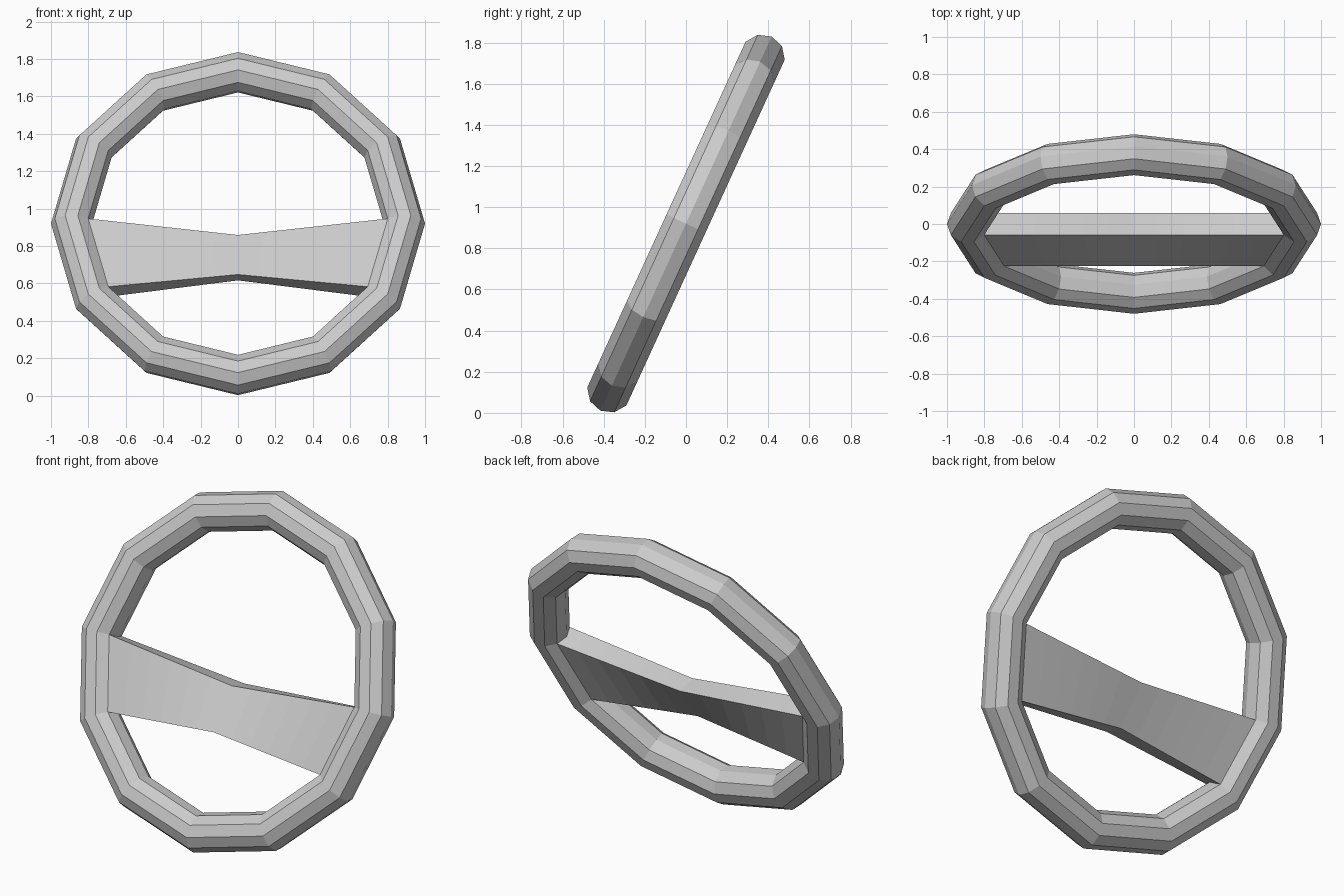
import bpy
import bmesh
from math import radians, cos, sin
from mathutils import Matrix, Vector

cube = bpy.data.objects.get("Cube")
if cube:
    bpy.data.objects.remove(cube, do_unlink=True)

TILT = radians(65.4)
CENTRE = Vector((0, 0, 0.92))
MAJOR, MINOR = 0.89, 0.11
SIDES, RIM_SIDES = 12, 10

grey = bpy.data.materials.new("grey plastic")
grey.use_nodes = True
colour = (0.6, 0.6, 0.6, 1)
grey.diffuse_color = colour
grey.node_tree.nodes["Principled BSDF"].inputs["Base Color"].default_value = colour

# Rim: low-poly torus leaning back
bpy.ops.mesh.primitive_torus_add(
    major_segments=SIDES, minor_segments=RIM_SIDES,
    major_radius=MAJOR, minor_radius=MINOR,
    location=CENTRE, rotation=(TILT, 0, 0))
rim = bpy.context.object
rim.name = "rim"
rim.data.materials.append(grey)
for face in rim.data.polygons:
    face.use_smooth = False

# Crossbar: joins the rim's inner faces just below the middle, pinched at the centre
inner = MAJOR - MINOR * cos(radians(36))
half_depth = MINOR * sin(radians(36))
tilt = Matrix.Rotation(TILT, 3, "X")
step = radians(360 / SIDES)
end = [CENTRE + tilt @ Vector((inner * cos(a), inner * sin(a), d))
       for a, d in ((0, half_depth), (-step, half_depth),
                    (-step, -half_depth), (0, -half_depth))]
mid_z = sum(p.z for p in end) / 4
PINCH = 0.58
STRIPS = 6

bm = bmesh.new()
rings = []
for i in range(-STRIPS, STRIPS + 1):
    t = i / STRIPS
    squeeze = PINCH + (1 - PINCH) * abs(t)
    rings.append([bm.verts.new((p.x * t, p.y, mid_z + (p.z - mid_z) * squeeze))
                  for p in end])
for a, b in zip(rings, rings[1:]):
    for k in range(4):
        n = (k + 1) % 4
        bm.faces.new((a[k], a[n], b[n], b[k]))
bm.faces.new(rings[0])
bm.faces.new(rings[-1])
bmesh.ops.recalc_face_normals(bm, faces=bm.faces)
mesh = bpy.data.meshes.new("crossbar")
bm.to_mesh(mesh)
bm.free()
mesh.materials.append(grey)
crossbar = bpy.data.objects.new("crossbar", mesh)
bpy.context.collection.objects.link(crossbar)
